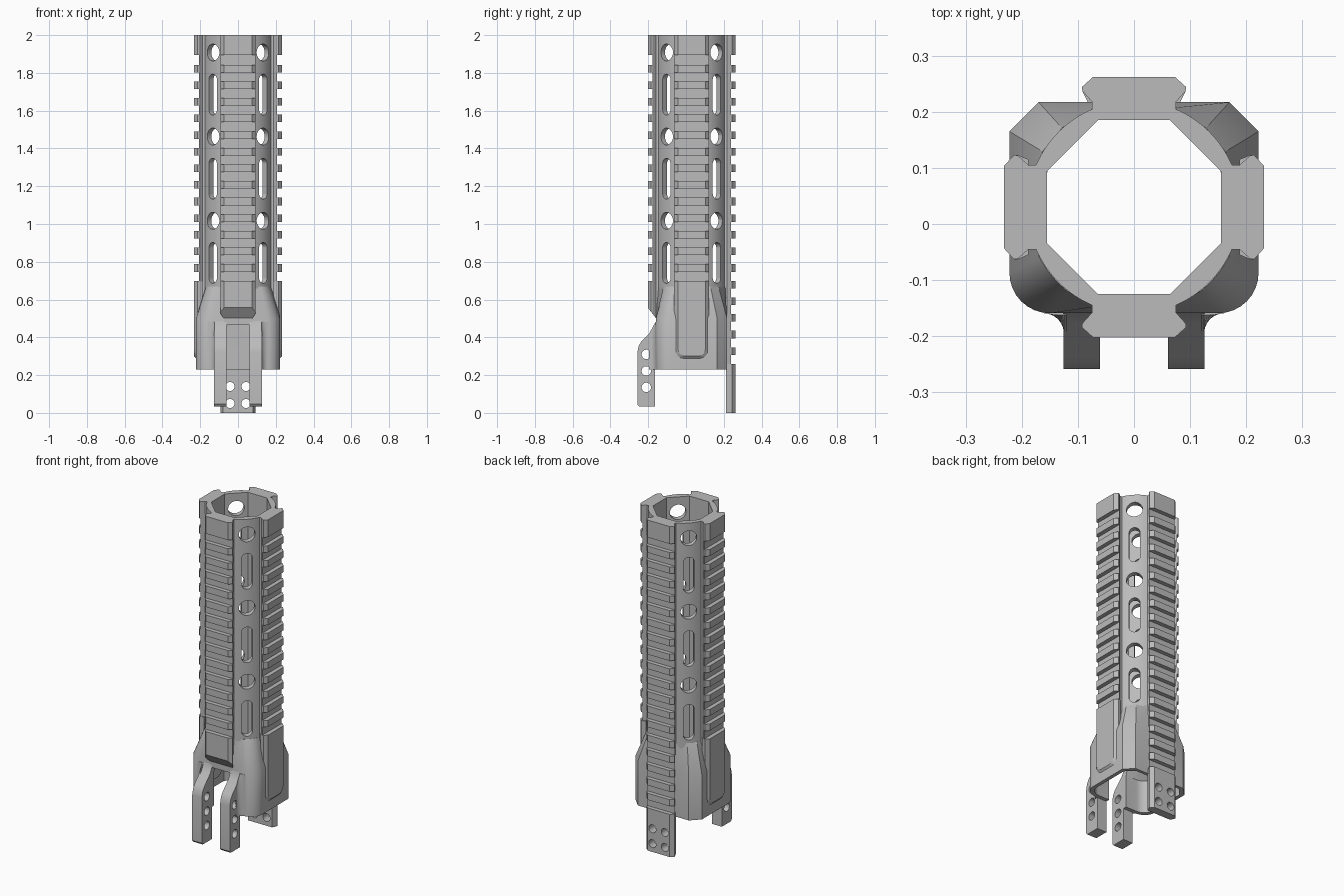
import bpy, bmesh, math
from math import sin, cos, pi, radians

if "Cube" in bpy.data.objects:
    bpy.data.objects.remove(bpy.data.objects["Cube"])

CY = 0.03  # tube axis offset in y
metal = bpy.data.materials.new("grey_metal")
metal.diffuse_color = (0.5, 0.5, 0.5, 1)
metal.use_nodes = True
metal.node_tree.nodes["Principled BSDF"].inputs["Base Color"].default_value = metal.diffuse_color


def loft(bm, rings, closed=False):
    """Skin equal-length rings; cap the ends, or join the last ring to the first."""
    vs = [[bm.verts.new(p) for p in r] for r in rings]
    n = len(vs[0])
    pairs = list(zip(vs, vs[1:])) + ([(vs[-1], vs[0])] if closed else [])
    for a, b in pairs:
        for i in range(n):
            j = (i + 1) % n
            bm.faces.new((a[i], a[j], b[j], b[i]))
    if not closed:
        bm.faces.new(vs[0])
        bm.faces.new(vs[-1])


def finish(name, bm, smooth=True):
    bmesh.ops.recalc_face_normals(bm, faces=bm.faces)
    me = bpy.data.meshes.new(name)
    bm.to_mesh(me)
    bm.free()
    me.materials.append(metal)
    ob = bpy.data.objects.new(name, me)
    bpy.context.collection.objects.link(ob)
    bpy.context.view_layer.objects.active = ob
    bpy.ops.object.select_all(action='DESELECT')
    ob.select_set(True)
    if smooth:
        bpy.ops.object.shade_smooth_by_angle(angle=radians(25))
    return ob


def cut(ob, bm):
    cutter = finish("cutter", bm, False)
    cutter.hide_render = True
    mod = ob.modifiers.new("cut", 'BOOLEAN')
    mod.object, mod.operation, mod.solver = cutter, 'DIFFERENCE', 'EXACT'
    bpy.context.view_layer.objects.active = ob
    bpy.ops.object.modifier_apply(modifier=mod.name)
    bpy.data.objects.remove(cutter)


def place(u, r, z, a):
    """u sideways, r outwards from the tube axis, in direction a."""
    return (r * cos(a) - u * sin(a), CY + r * sin(a) + u * cos(a), z)


def slot(bm, u, z, rad, half, r0, r1, a):
    """Round-ended cutter pointing in direction a (half = 0 gives a round hole)."""
    pts = []
    for i in range(32):
        t = 2 * pi * (i + 0.5) / 32
        pts.append((u + rad * cos(t), z + rad * sin(t) + (half if i < 16 else -half)))
    loft(bm, [[place(p, r, q, a) for p, q in pts] for r in (r0, r1)])


# main tube: octagon bore, rounded outside, flats under the rails
outer, inner = [], []
for k in range(4):
    a = k * pi / 2
    for u in (-0.075, 0.075):
        outer.append(place(u, 0.19, 0, a))
        inner.append(place(u * 0.0642 / 0.075, 0.155, 0, a))
    s = math.asin(0.075 / 0.19)
    for i in range(13):
        t, w = i / 12, 0.03 + 0.94 * i / 12
        outer.append(place(0, 0.19, 0, a + s + t * (pi / 2 - 2 * s)))
        inner.append(place(0.0642 + 0.0908 * w, 0.155 - 0.0908 * w, 0, a))
bm = bmesh.new()
loft(bm, [[(p[0], p[1], z) for p in ring] for ring, z in
          ((outer, 0.47), (outer, 2), (inner, 2), (inner, 0.47))], True)
tube = finish("handguard_tube", bm)

# round holes and slots on the four diagonals
bm = bmesh.new()
for k in range(4):
    for z in (1.908, 1.463, 1.017):
        slot(bm, 0, z, 0.045, 0, 0.12, 0.25, pi / 4 + k * pi / 2)
        slot(bm, 0, z - 0.223, 0.03, 0.078, 0.12, 0.25, pi / 4 + k * pi / 2)
cut(tube, bm)

# toothed rails
CORE = [(-0.075, 0.188), (-0.092, 0.207), (0.092, 0.207), (0.075, 0.188)]
TOOTH = [(-0.092, 0.207), (-0.093, 0.214), (-0.073, 0.232),
         (0.073, 0.232), (0.093, 0.214), (0.092, 0.207)]


def prism(bm, prof, z0, z1, a, slant=0):
    loft(bm, [[place(u, r, z0 + slant * (r - 0.188), a) for u, r in prof],
              [place(u, r, z1, a) for u, r in prof]])


def rail(name, deg, teeth, bottom, slant=0):
    a = radians(deg)
    bm = bmesh.new()
    prism(bm, CORE, bottom, 2, a, slant)
    prism(bm, TOOTH, 1.895, 2, a)
    for i in range(teeth):
        z = 1.823 - 0.088 * i
        prism(bm, TOOTH, z - 0.02, z + 0.02, a)
    if slant:
        prism(bm, TOOTH, bottom, 0.697, a, slant)
    return finish(name, bm, False)


rail("front_rail", -90, 13, 0.50, 1.3)
rail("back_rail", 90, 18, 0.2)
rail("right_rail", 0, 13, 0.34)
rail("left_rail", 180, 13, 0.34)

# smooth pads with rounded bottoms under the side rails
for name, a in (("right_pad", 0), ("left_pad", pi)):
    bm = bmesh.new()
    rings = []
    for r, h, zb in ((0.188, 0.085, 0.285), (0.207, 0.093, 0.28),
                     (0.214, 0.093, 0.28), (0.232, 0.073, 0.30)):
        ring, c = [(h, 0.697), (-h, 0.697)], 0.04
        for i in range(7):
            t = pi + pi / 2 * i / 6
            ring.append((-h + c + c * cos(t), zb + c + c * sin(t)))
        for i in range(7):
            t = 1.5 * pi + pi / 2 * i / 6
            ring.append((h - c + c * cos(t), zb + c + c * sin(t)))
        rings.append([place(u, r, z, a) for u, z in ring])
    loft(bm, rings)
    finish(name, bm)

# back mounting plate with four holes
bm = bmesh.new()
prism(bm, [(-0.08, 0.182)] + TOOTH + [(0.08, 0.182)], 0, 0.258, pi / 2)
plate = finish("back_plate", bm, False)
bm = bmesh.new()
for u in (-0.042, 0.042):
    for z in (0.05, 0.14):
        slot(bm, u, z, 0.024, 0, 0.1, 0.3, pi / 2)
cut(plate, bm)

# flared shroud
half = [(0.075, 0.217), (0.17, 0.217), (0.222, 0.165), (0.222, 0.03)]
half += [(0.15 + 0.072 * cos(t), -0.087 - 0.072 * sin(t))
         for t in [pi / 2 * i / 8 for i in range(9)]] + [(0.075, -0.159)]
full = [(0, 0.217)] + half + [(0, -0.159)] + [(-x, y) for x, y in reversed(half)]


def circle(r, z):
    out = []
    for x, y in full:
        d = math.hypot(x, y - CY)
        out.append((x / d * r, CY + (y - CY) / d * r, z))
    return out


def scaled(s, z):
    return [(x * s, CY + (y - CY) * s, z) for x, y in full]


bm = bmesh.new()
loft(bm, [scaled(0.9, 0.23), scaled(0.9, 0.43), circle(0.172, 0.48), circle(0.172, 0.67),
          circle(0.191, 0.67), scaled(1, 0.5), scaled(1, 0.23)], True)
shroud = finish("shroud", bm)
bm = bmesh.new()
loft(bm, [[(x, y, z) for x, y in ((-0.062, -0.3), (0.062, -0.3), (0.062, -0.08), (-0.062, -0.08))]
          for z in (0.1, 0.466)])
cut(shroud, bm)
bpy.context.view_layer.objects.active = shroud
shroud.select_set(True)
bpy.ops.object.shade_smooth_by_angle(angle=radians(25))

# front lugs with three cross holes, and their fillets into the shroud
side = [(-0.145, 0.23), (-0.145, 0.5), (-0.158, 0.49), (-0.164, 0.465), (-0.178, 0.438),
        (-0.235, 0.38), (-0.25, 0.355), (-0.258, 0.32), (-0.258, 0.046), (-0.249, 0.035),
        (-0.163, 0.035), (-0.163, 0.23)]
for name, s in (("right_lug", 1), ("left_lug", -1)):
    bm = bmesh.new()
    loft(bm, [[(s * x, y, z) for y, z in side] for x in (0.061, 0.126)])
    lug = finish(name, bm)
    bm = bmesh.new()
    for z in (0.31, 0.222, 0.135):
        slot(bm, -s * 0.24, z, 0.025, 0, 0.03, 0.2, 0 if s > 0 else pi)
    cut(lug, bm)
    bm = bmesh.new()
    arc = [(0.161 - 0.036 * cos(t), -0.195 + 0.036 * sin(t))
           for t in [pi / 2 * i / 6 for i in range(7)]] + [(0.161, -0.15), (0.12, -0.15), (0.12, -0.195)]
    loft(bm, [[(s * x, y, z) for x, y in arc] for z in (0.23, 0.42)]
         + [[(s * x, max(y, -0.162), 0.48) for x, y in arc]])
    finish(name + "_fillet", bm)
